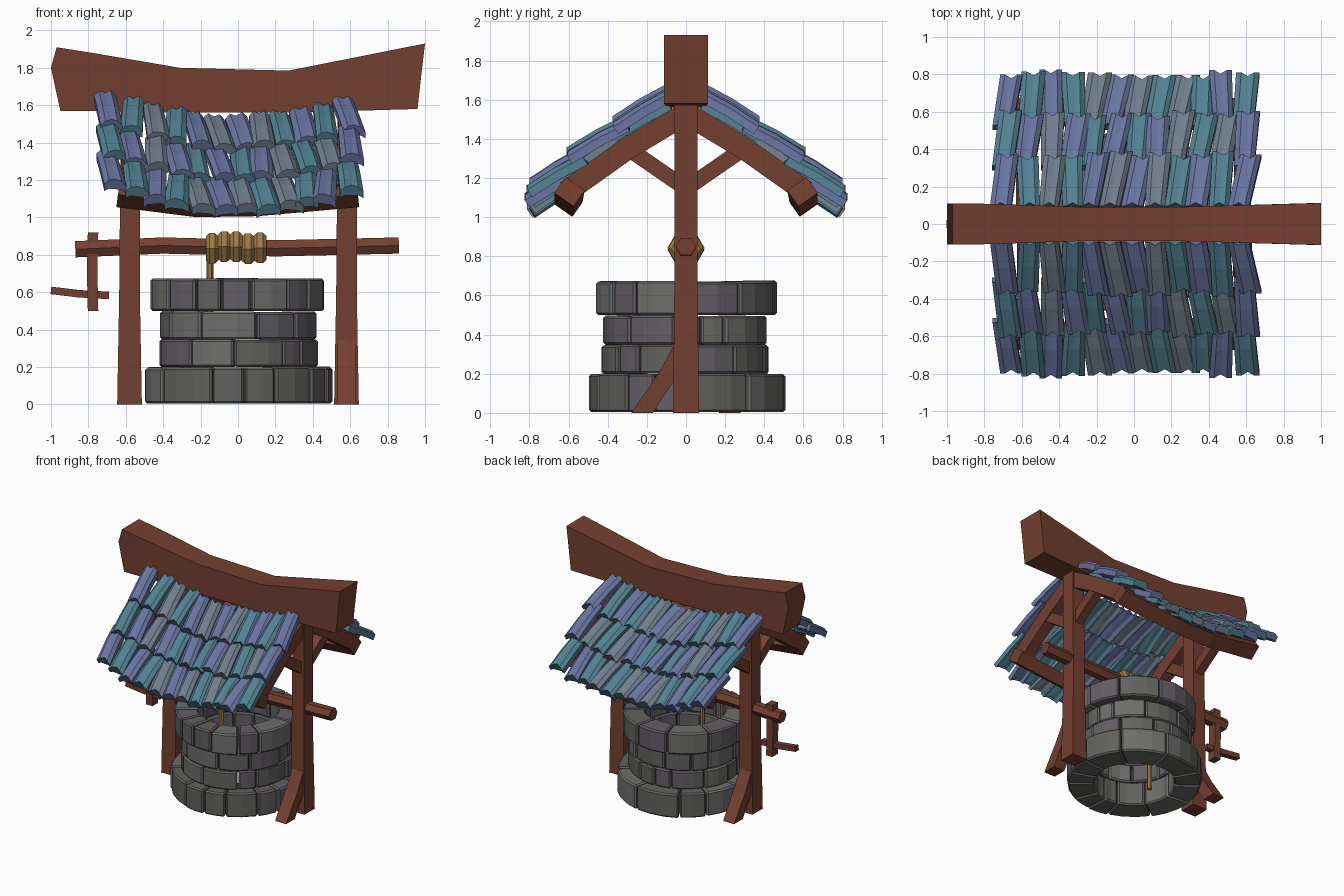
import bpy, bmesh, random
from math import sin, cos, pi, radians
from mathutils import Vector, Matrix

if "Cube" in bpy.data.objects:
    bpy.data.objects.remove(bpy.data.objects["Cube"])

random.seed(7)
R = random.uniform


def material(name, *rgb):
    m = bpy.data.materials.new(name)
    m.diffuse_color = (*rgb, 1)
    m.use_nodes = True
    m.node_tree.nodes["Principled BSDF"].inputs["Base Color"].default_value = m.diffuse_color
    return m


wood = material("wood", 0.175, 0.05, 0.03)
rope_mat = material("rope", 0.33, 0.19, 0.06)
tile_mats = [material("tile_teal", 0.085, 0.22, 0.29),
             material("tile_grey", 0.16, 0.205, 0.265),
             material("tile_violet", 0.14, 0.175, 0.35)]
stone_mats = [material("stone_dark", 0.12, 0.12, 0.112),
              material("stone_light", 0.155, 0.155, 0.15),
              material("stone_violet", 0.125, 0.112, 0.13)]


def build(name, pieces, mats):
    """Each piece is (list of equal cross-sections, material index), lofted and capped."""
    bm = bmesh.new()
    for rings, mi in pieces:
        vs = [[bm.verts.new(p) for p in ring] for ring in rings]
        n = len(vs[0])
        fs = [bm.faces.new((a[i], a[(i + 1) % n], b[(i + 1) % n], b[i]))
              for a, b in zip(vs, vs[1:]) for i in range(n)]
        fs += [bm.faces.new(vs[0][::-1]), bm.faces.new(vs[-1])]
        for f in fs:
            f.material_index = mi
    bmesh.ops.recalc_face_normals(bm, faces=bm.faces[:])
    me = bpy.data.meshes.new(name)
    bm.to_mesh(me)
    bm.free()
    for m in mats:
        me.materials.append(m)
    ob = bpy.data.objects.new(name, me)
    bpy.context.collection.objects.link(ob)
    return ob


SQUARE = [(-1, -1), (1, -1), (1, 1), (-1, 1)]
HEX = [(cos(k * pi / 3), sin(k * pi / 3)) for k in range(6)]


def beam(name, pts, sizes, mat=wood, prof=SQUARE, ref=(0, 0, 1), axis=None, roll=0):
    """Sweep a profile along points; sizes are half extents (a, b) per point."""
    pts = [Vector(p) for p in pts]
    if not isinstance(sizes, list):
        sizes = [sizes] * len(pts)
    rings = []
    for i, p in enumerate(pts):
        t = Vector(axis) if axis else pts[min(i + 1, len(pts) - 1)] - pts[max(i - 1, 0)]
        t.normalize()
        s = t.cross(Vector(ref)).normalized()
        u = s.cross(t)
        q = Matrix.Rotation(radians(roll), 3, t)
        a, b = sizes[i]
        rings.append([p + q @ (s * a * x + u * b * y) for x, y in prof])
    return build(name, [(rings, 0)], [mat])


# Ridge beam: stations of (bottom, middle, top) points with half depth
stations = [(((-.95, 1.57), (-1, 1.80), (-.97, 1.91)), .11),
            (((-.78, 1.57), (-.78, 1.75), (-.78, 1.88)), .108),
            (((-.31, 1.56), (-.31, 1.68), (-.31, 1.80)), .092),
            (((.27, 1.56), (.27, 1.67), (.27, 1.785)), .092),
            (((.96, 1.58), (.98, 1.76), (1, 1.93)), .112)]
build("ridge_beam", [([[(x, -d, z) for x, z in st] + [(x, d, z) for x, z in st[::-1]]
                       for st, d in stations], 0)], [wood])

# Posts, foot braces, rafters and knee braces
for side, sx in (("left", -1), ("right", 1)):
    x = .58 * sx
    beam(side + "_post", [(x, 0, 0), (x, 0, .6), (x + .005, 0, 1.58)],
         [(.066, .066), (.055, .06), (.052, .058)], ref=(0, 1, 0), axis=(0, 0, 1))
    beam(side + "_foot_brace", [(x, -.225 * sx, 0), (x, -.09 * sx, .2), (x, 0, .4)],
         [(.05, .055), (.052, .052), (.05, .03)], ref=(0, 1, 0), axis=(0, 0, 1))
    for end, sy in (("front", -1), ("back", 1)):
        beam(f"{side}_{end}_rafter", [(x, 0, 1.53), (x, .3 * sy, 1.35), (x, .61 * sy, 1.13)],
             (.045, .057))
        beam(f"{side}_{end}_knee_brace", [(x, .02 * sy, 1.16), (x, .31 * sy, 1.36)], (.035, .04))

# Sagging eave beams
for end, sy in (("front", -1), ("back", 1)):
    beam(end + "_eave_beam",
         [(-.64, .595 * sy, 1.13), (-.22, .6 * sy, 1.07), (.1, .6 * sy, 1.075), (.64, .595 * sy, 1.13)],
         [(.06, .05), (.055, .045), (.055, .045), (.06, .05)], roll=35 * sy)

# Roof tiles: three overlapping rows, mirrored front to back
for row in range(3):
    pieces = []
    last = -1
    for col in range(12):
        x0 = -.672 + .115 * col + R(-.012, .012) - (.018 if col == 0 else 0)
        lean = R(-.02, .07) if col % 4 else R(.03, .075)
        w0, w1 = R(.105, .12), R(.115, .13)
        roll = R(-.14, .14)
        length = R(.265, .30)
        lift = R(-.008, .012)
        rings = []
        for k, f in enumerate((0, .5, 1)):
            x = x0 + lean * (f - .5)
            sag = -.13 * (1 - min(1, (x0 / .68) ** 2))
            y = .085 + .215 * row + length * f
            z = 1.658 - .165 * row - .165 * f + sag + lift + (.008 if k == 1 else 0)
            w = w0 + (w1 - w0) * f
            notch = (.018, 0, -.02)[k]
            ring = []
            for top, order in ((.02, 1), (-.022, -1)):
                arch = [(-.5, -.014, 0), (-.28, .01, 0), (0, .006, notch),
                        (.28, .01, 0), (.5, -.014, 0)][::order]
                ring += [(x + u * w, y + dy + top * .6, z + h * (1 if top > 0 else .6) + top
                          + u * w * roll - dy * .6) for u, h, dy in arch]
            rings.append(ring)
        last = random.choice([c for c in range(3) if c != last])
        pieces.append((rings, last))
    tiles = build(("upper", "middle", "lower")[row] + "_roof_tiles", pieces, tile_mats)
    mir = tiles.modifiers.new("mirror", 'MIRROR')
    mir.use_axis = (False, True, False)

# Stone courses of the well: z range, outer and inner radius
courses = [("base_stones", .005, .2, .502, .30), ("lower_wall_stones", .2, .348, .425, .30),
           ("upper_wall_stones", .348, .497, .42, .30), ("rim_stones", .5, .673, .467, .30)]
for name, z0, z1, ro, ri in courses:
    weights = [R(.6, 1.5) for _ in range(12)]
    ang = R(0, 1)
    pieces = []
    for wgt in weights:
        span = 2 * pi * wgt / sum(weights)
        n = 2 if span < .6 else 3
        r, i, top = ro + R(-.012, .008), ri + R(-.01, .01), z1 + R(-.004, .003)
        rings = []
        for k in range(n + 1):
            a = ang + .008 + (span - .016) * k / n
            rings.append([(q * cos(a), q * sin(a), z)
                          for q, z in ((i, z0), (r, z0), (r, top), (i, top))])
        pieces.append((rings, random.randrange(3)))
        ang += span
    ob = build(name, pieces, stone_mats)
    bev = ob.modifiers.new("chipped_edges", 'BEVEL')
    bev.width, bev.segments, bev.limit_method = .011, 1, 'ANGLE'
    bev.angle_limit = radians(40)

# Windlass: axle, crank arm and handle
beam("axle", [(-.87, 0, .83), (-.4, 0, .85), (.2, 0, .835), (.86, 0, .85)],
     (.053, .05), prof=HEX)
beam("crank_arm", [(-.775, 0, .5), (-.78, 0, .72), (-.775, 0, .92)], (.028, .035),
     ref=(0, 1, 0), axis=(0, 0, 1))
beam("crank_handle", [(-1, 0, .61), (-.85, 0, .592), (-.69, 0, .583)], (.022, .02))

# Rope wound on the axle, and its hanging end
for k in range(5):
    c, p, dz = -.138 + .064 * k, .034, R(-.006, .006)
    beam(f"rope_coil_{k + 1}",
         [(c - p, 0, .838 + dz), (c - p * .45, 0, .838 + dz), (c + p * .45, 0, .838 + dz),
          (c + p, 0, .838 + dz)],
         [(.074, .074), (.094, .094), (.094, .094), (.074, .074)], rope_mat, HEX)
beam("hanging_rope", [(-.15, 0, .02), (-.15, 0, .8)], (.019, .019), rope_mat, HEX, ref=(0, 1, 0))
